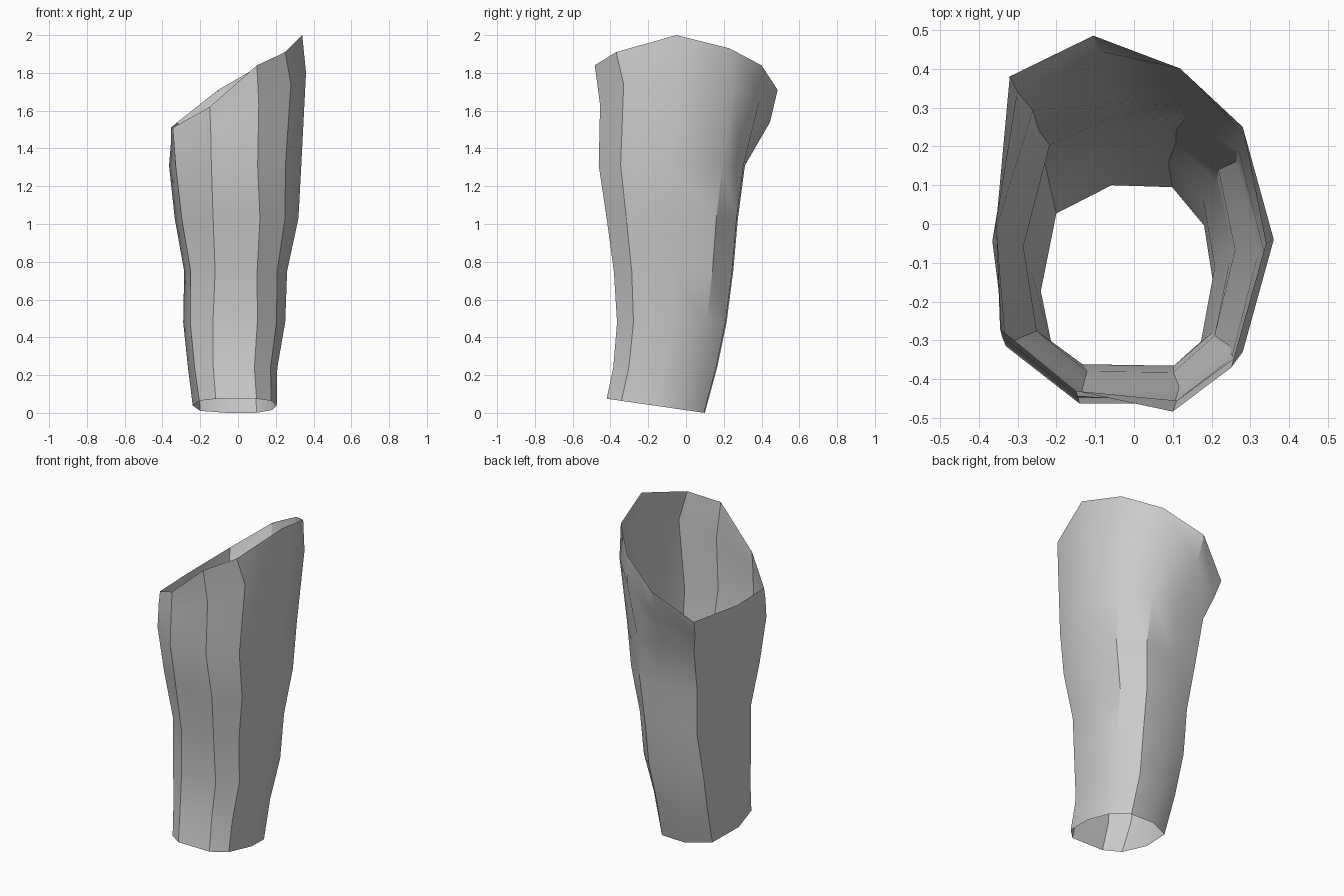
import bpy

if "Cube" in bpy.data.objects:
    bpy.data.objects.remove(bpy.data.objects["Cube"])

# Ten-sided cross-sections (unit extents), starting at the back, clockwise from above
CUFF_SHAPE = [(-.18, 1), (.52, .98), (.89, .6), (1, 0), (.87, -.7),
              (.52, -1), (-.45, -.98), (-.84, -.72), (-1, -.05), (-.82, .72)]
WIDE_SHAPE = [(-.13, 1), (.39, .98), (.81, .69), (1, 0), (.76, -.7),
              (.34, -1), (-.36, -1), (-.9, -.62), (-1, .08), (-.7, .95)]

# Tube levels: z, xmin, xmax, ymin, ymax
LEVELS = [(.0, -.24, .205, -.42, .10), (.24, -.265, .208, -.385, .165),
          (.48, -.29, .25, -.365, .215), (.75, -.285, .26, -.382, .25),
          (1.03, -.335, .32, -.42, .275), (1.31, -.365, .335, -.462, .312)]

# Slanted flare below the rim, and the open rim itself
FLARE = [(-.09, .445, 1.54), (.13, .39, 1.66), (.28, .25, 1.73), (.36, -.04, 1.8),
         (.28, -.33, 1.74), (.11, -.455, 1.63), (-.145, -.445, 1.52),
         (-.34, -.29, 1.44), (-.355, 0, 1.43), (-.30, .34, 1.44)]
RIM = [(-.105, .485, 1.71), (.12, .40, 1.84), (.285, .23, 1.93), (.34, -.05, 2.0),
       (.25, -.37, 1.91), (.10, -.483, 1.84), (-.15, -.43, 1.62),
       (-.345, -.27, 1.51), (-.355, 0, 1.51), (-.32, .38, 1.54)]


def tube_ring(z, x0, x1, y0, y1):
    """Blend the two cross-sections by height and fit them to the extents."""
    t = z / 1.31
    ring = []
    for (ax, ay), (bx, by) in zip(CUFF_SHAPE, WIDE_SHAPE):
        u, v = ax + (bx - ax) * t, ay + (by - ay) * t
        tilt = .0375 * (1 - v) if z == 0 else 0   # the cuff rises at the front
        ring.append(((x0 + x1) / 2 + u * (x1 - x0) / 2,
                     (y0 + y1) / 2 + v * (y1 - y0) / 2, z + tilt))
    return ring


rings = [tube_ring(*level) for level in LEVELS] + [FLARE, RIM]
n = len(RIM)
verts = [p for ring in rings for p in ring]
faces = []
for r in range(len(rings) - 1):
    for i in range(n):
        a, b = r * n + i, r * n + (i + 1) % n
        faces.append((a, a + n, b + n, b))

# Open cloth tube
mesh = bpy.data.meshes.new("sleeve")
mesh.from_pydata(verts, [], faces)
sleeve = bpy.data.objects.new("sleeve", mesh)
bpy.context.collection.objects.link(sleeve)
bpy.context.view_layer.objects.active = sleeve
sleeve.select_set(True)
bpy.ops.object.shade_smooth_by_angle(angle=0.6)
